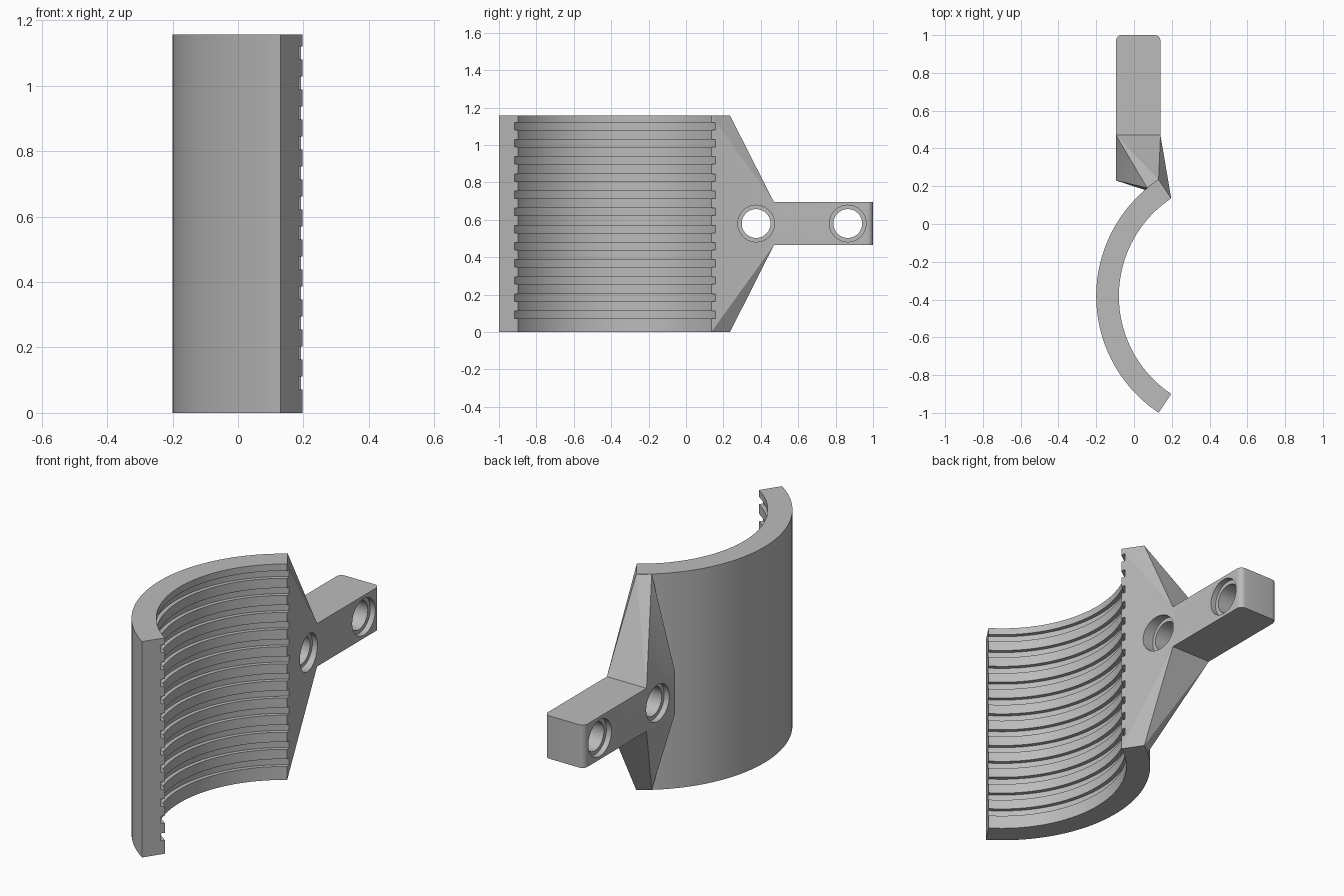
import bpy, bmesh, math
from mathutils import Matrix, Vector

cube = bpy.data.objects.get("Cube")
if cube:
    bpy.data.objects.remove(cube, do_unlink=True)

H = 1.157                       # shell height
CX, CY = 0.542, -0.382          # axis of the curved shell
R_OUT, R_IN = 0.742, 0.622
HALF = math.radians(56.3)       # half of the arc angle
X0, X1 = -0.095, 0.14           # arm thickness range
Z0, Z1 = 0.465, 0.695           # arm height range

grey = bpy.data.materials.new("plain grey")
grey.use_nodes = True
grey.diffuse_color = (0.5, 0.5, 0.5, 1)
grey.node_tree.nodes["Principled BSDF"].inputs["Base Color"].default_value = (0.5, 0.5, 0.5, 1)


def finish(bm, name):
    bmesh.ops.recalc_face_normals(bm, faces=bm.faces)
    mesh = bpy.data.meshes.new(name)
    bm.to_mesh(mesh)
    bm.free()
    mesh.materials.append(grey)
    obj = bpy.data.objects.new(name, mesh)
    bpy.context.collection.objects.link(obj)
    return obj


def arc_point(r, a, z):
    return Vector((CX - r * math.cos(a), CY + r * math.sin(a), z))


def add_arc(bm, r0, r1, z0, z1, half, steps=64):
    """Sweep a rectangular section around the shell axis."""
    rings = []
    for i in range(steps + 1):
        a = -half + 2 * half * i / steps
        rings.append([bm.verts.new(arc_point(r, a, z))
                      for r, z in ((r0, z0), (r1, z0), (r1, z1), (r0, z1))])
    for p, q in zip(rings, rings[1:]):
        for k in range(4):
            n = (k + 1) % 4
            bm.faces.new((p[k], p[n], q[n], q[k]))
    bm.faces.new(rings[0])
    bm.faces.new(rings[-1][::-1])


def add_cylinder(bm, radius, xa, xb, y, z):
    m = Matrix.Translation(((xa + xb) / 2, y, z)) @ Matrix.Rotation(math.pi / 2, 4, 'Y')
    bmesh.ops.create_cone(bm, cap_ends=True, segments=48, radius1=radius,
                          radius2=radius, depth=xb - xa, matrix=m)


def combine(target, tool, operation):
    mod = target.modifiers.new(operation, 'BOOLEAN')
    mod.operation = operation
    mod.solver = 'EXACT'
    mod.use_self = True
    mod.object = tool
    bpy.context.view_layer.objects.active = target
    bpy.ops.object.modifier_apply(modifier=mod.name)
    bpy.data.objects.remove(tool, do_unlink=True)


# Curved shell
bm = bmesh.new()
add_arc(bm, R_IN, R_OUT, 0, H, HALF)
clamp = finish(bm, "curved_clamp_with_arm")

# Tapered gusset joining the shell edge to the arm
bm = bmesh.new()
for z in (0, H):
    for r, a in ((R_IN, HALF), (R_OUT, HALF), (R_OUT, math.radians(50.5))):
        bm.verts.new(arc_point(r, a, z))
for z in (Z0, Z1):
    for x, y in ((X0, 0.23), (X0, 0.47), (X1, 0.47)):
        bm.verts.new((x, y, z))
bmesh.ops.convex_hull(bm, input=bm.verts)
combine(clamp, finish(bm, "gusset"), 'UNION')

# Arm with rounded end corners
bm = bmesh.new()
bmesh.ops.create_cube(bm, size=1, matrix=Matrix.Translation(
    ((X0 + X1) / 2, 0.65, (Z0 + Z1) / 2)) @ Matrix.Diagonal((X1 - X0, 0.7, Z1 - Z0, 1)))
corners = [e for e in bm.edges if all(v.co.y > 0.9 for v in e.verts)
           and abs(e.verts[0].co.z - e.verts[1].co.z) > 0.1]
bmesh.ops.bevel(bm, geom=corners, offset=0.03, segments=6, profile=0.5, affect='EDGES')
combine(clamp, finish(bm, "arm"), 'UNION')

# Grip grooves around the inside
bm = bmesh.new()
for i in range(12):
    z = 0.092 + i * 0.0917
    add_arc(bm, R_IN - 0.08, R_IN + 0.021, z - 0.02, z + 0.02, HALF + math.radians(4))
combine(clamp, finish(bm, "groove_cutter"), 'DIFFERENCE')

# Two bolt holes, counterbored on both sides
for y in (0.375, 0.865):
    for radius, xa, xb in ((0.077, -0.4, 0.4), (0.098, X1 - 0.03, 0.4),
                           (0.098, -0.4, X0 + 0.03)):
        bm = bmesh.new()
        add_cylinder(bm, radius, xa, xb, y, (Z0 + Z1) / 2)
        combine(clamp, finish(bm, "hole_cutter"), 'DIFFERENCE')

# Smooth curves, sharp edges
bpy.ops.object.select_all(action='DESELECT')
clamp.select_set(True)
bpy.context.view_layer.objects.active = clamp
bpy.ops.object.shade_smooth_by_angle(angle=math.radians(20))
